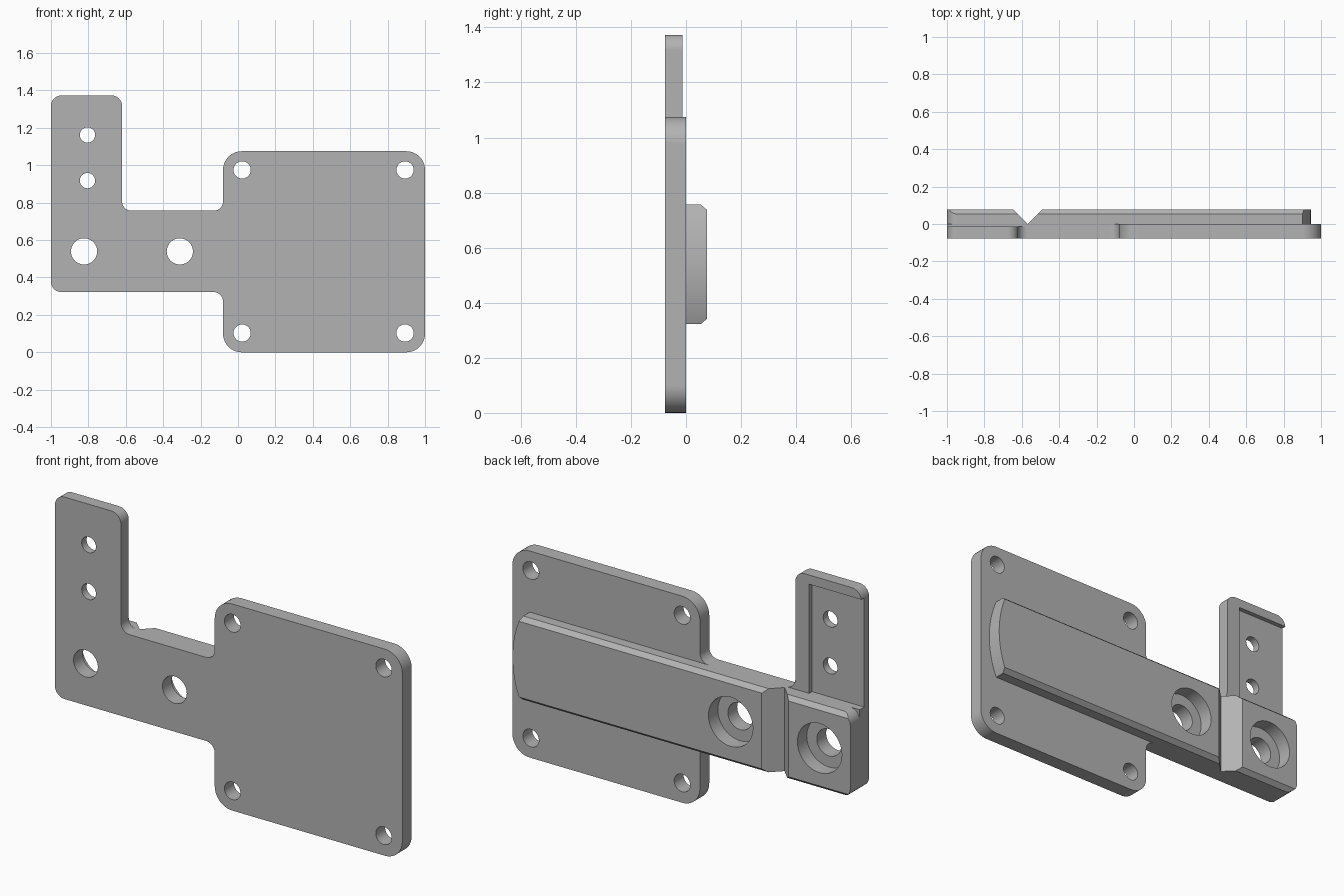
import bpy
import bmesh
from math import cos, sin, pi, asin
from mathutils import Vector

cube = bpy.data.objects.get("Cube")
if cube:
    bpy.data.objects.remove(cube, do_unlink=True)

# Single plain metal colour
grey = bpy.data.materials.new("plain grey")
grey.use_nodes = True
colour = (0.45, 0.45, 0.45, 1)
grey.diffuse_color = colour
grey.node_tree.nodes["Principled BSDF"].inputs["Base Color"].default_value = colour

FRONT, BACK = -0.077, 0.077
ARM_LOW, ARM_HIGH = 0.322, 0.757
MID = (ARM_LOW + ARM_HIGH) / 2


def prism(name, points, low, high, axis="y"):
    """Extrude a flat outline; points are (x, z), (y, z) or (x, y) by axis."""
    place = {"y": lambda a, b, d: (a, d, b),
             "x": lambda a, b, d: (d, a, b),
             "z": lambda a, b, d: (a, b, d)}[axis]
    bm = bmesh.new()
    base = bm.faces.new([bm.verts.new(place(a, b, low)) for a, b in points])
    made = bmesh.ops.extrude_face_region(bm, geom=[base])["geom"]
    shift = Vector(place(0, 0, high - low))
    bmesh.ops.translate(bm, vec=shift,
                        verts=[v for v in made if isinstance(v, bmesh.types.BMVert)])
    bmesh.ops.recalc_face_normals(bm, faces=bm.faces)
    mesh = bpy.data.meshes.new(name)
    bm.to_mesh(mesh)
    bm.free()
    mesh.materials.append(grey)
    obj = bpy.data.objects.new(name, mesh)
    bpy.context.collection.objects.link(obj)
    return obj


def rounded(corners, steps=10):
    """Round each right-angled corner (x, z, radius)."""
    out = []
    for i, (x, z, r) in enumerate(corners):
        p = Vector((x, z))
        if r == 0:
            out.append(p)
            continue
        u = (Vector(corners[i - 1][:2]) - p).normalized()
        v = (Vector(corners[(i + 1) % len(corners)][:2]) - p).normalized()
        centre = p + r * (u + v)
        for k in range(steps + 1):
            t = pi / 2 * k / steps
            out.append(centre - r * (v * cos(t) + u * sin(t)))
    return out


def box(x0, x1, y0, y1, z0, z1):
    return prism("cutter", [(x0, z0), (x1, z0), (x1, z1), (x0, z1)], y0, y1)


def bore(x, z, r):
    ring = [(x + r * cos(2 * pi * k / 48), z + r * sin(2 * pi * k / 48)) for k in range(48)]
    return prism("cutter", ring, -0.2, 0.2)


def cut(target, cutters):
    bpy.context.view_layer.objects.active = target
    for cutter in cutters:
        cutter.hide_render = True
        mod = target.modifiers.new("cut", "BOOLEAN")
        mod.operation = "DIFFERENCE"
        mod.solver = "EXACT"
        mod.object = cutter
        bpy.ops.object.modifier_apply(modifier=mod.name)
        bpy.data.objects.remove(cutter, do_unlink=True)


def finish(obj):
    bpy.ops.object.select_all(action="DESELECT")
    obj.select_set(True)
    bpy.context.view_layer.objects.active = obj
    bpy.ops.object.shade_smooth_by_angle(angle=pi / 6)
    mod = obj.modifiers.new("even shading", "WEIGHTED_NORMAL")
    mod.keep_sharp = True


# Flat plate: square mount, arm and upright tab in one outline
plate = prism("mounting_plate", rounded([
    (-1, ARM_LOW, 0.055), (-0.08, ARM_LOW, 0.05), (-0.08, 0, 0.1), (1, 0, 0.1),
    (1, 1.075, 0.1), (-0.08, 1.075, 0.1), (-0.08, ARM_HIGH, 0.05),
    (-0.62, ARM_HIGH, 0.05), (-0.62, 1.373, 0.055), (-1, 1.373, 0.055)]), FRONT, 0)

bolt_holes = [(-0.823, MID), (-0.311, MID)]
cutters = [bore(x, z, 0.07) for x, z in bolt_holes]
cutters += [bore(x, z, 0.046) for x in (0.022, 0.893) for z in (0.103, 0.975)]
cutters += [bore(-0.805, z, 0.041) for z in (0.918, 1.162)]
# Thinner tab, with a shallow pocket open at its outer side
cutters.append(box(-1.1, -0.5, -0.013, 0.1, ARM_HIGH, 1.5))
cutters.append(box(-1.1, -0.7, -0.037, 0.1, ARM_HIGH, 1.325))
cut(plate, cutters)
finish(plate)

# Raised rail on the back with a bowed end
half, bow = (ARM_HIGH - ARM_LOW) / 2, 0.045
radius = (half ** 2 + bow ** 2) / (2 * bow)
sweep = asin(half / radius)
bowed_end = [(0.945 - radius + radius * cos(a), MID + radius * sin(a))
             for a in [sweep * (k / 8 - 1) for k in range(17)]]
end_x = 0.945 - bow
outer_end = rounded([(end_x, ARM_HIGH, 0), (-1, ARM_HIGH, 0.055),
                     (-1, ARM_LOW, 0.055), (end_x, ARM_LOW, 0)])[1:-1]
rail = prism("back_rail", bowed_end + outer_end, 0, BACK)

# Chamfered long edges, V notch and counterbores
cutters = []
for edge, side in ((ARM_HIGH, 1), (ARM_LOW, -1)):
    cutters.append(prism("cutter", [(BACK + 0.03, edge - side * 0.046),
                                    (BACK + 0.03, edge + side * 0.03),
                                    (BACK - 0.059, edge + side * 0.03)], -1.2, 1.2, "x"))
cutters.append(prism("cutter", [(-0.567, 0), (-0.467, 0.1), (-0.667, 0.1)], 0.2, 0.9, "z"))
cutters += [bore(x, z, 0.128) for x, z in bolt_holes]
cut(rail, cutters)
finish(rail)
